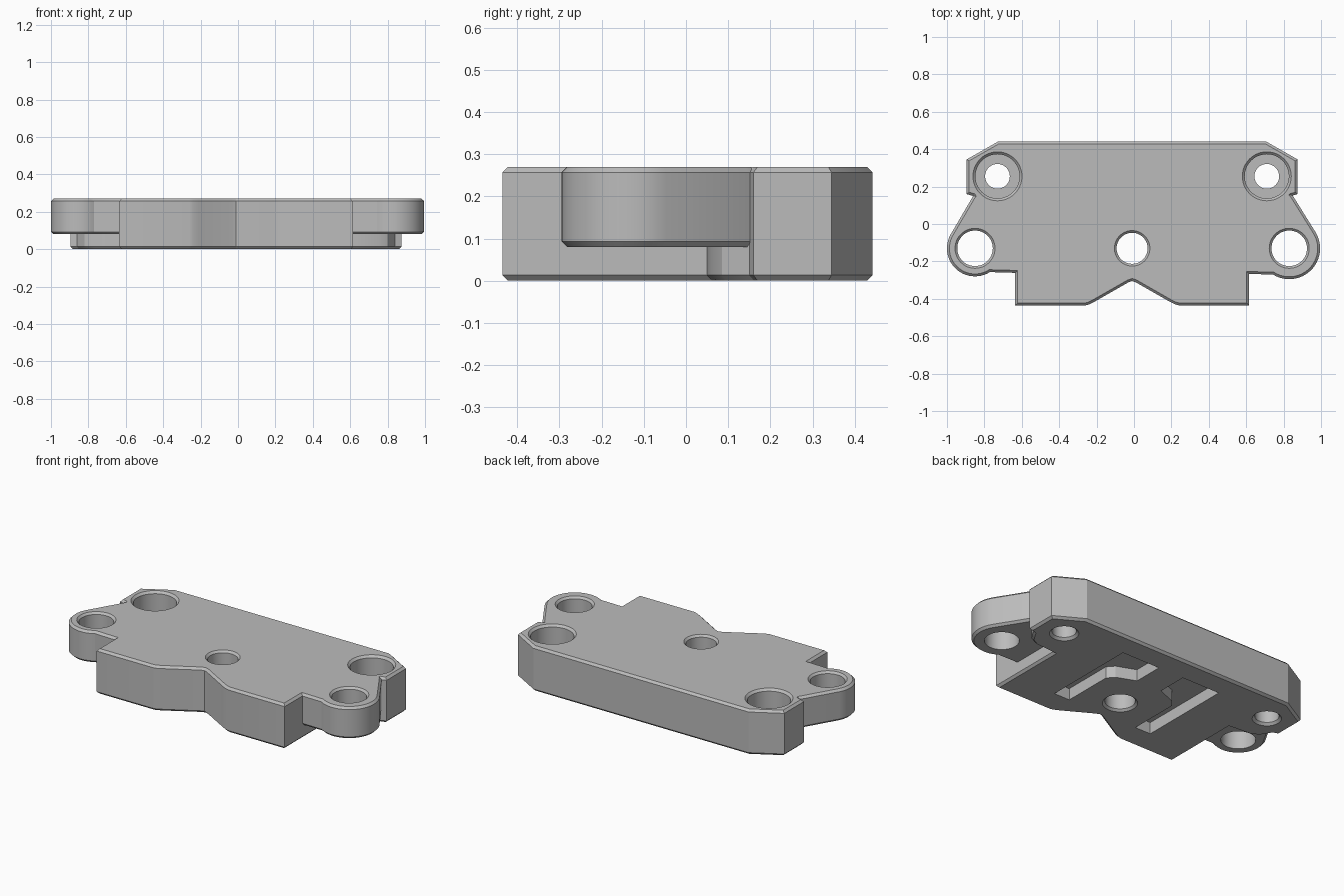
import bpy, bmesh
from math import sin, cos, pi, radians

cube = bpy.data.objects.get("Cube")
if cube:
    bpy.data.objects.remove(cube, do_unlink=True)

AXIS = -0.01      # symmetry line of the plate
TOP = 0.27
EAR_Z = 0.08      # underside of the ears
CHAMFER = 0.013

grey = bpy.data.materials.new("light_grey")
grey.use_nodes = True
grey.diffuse_color = (0.5, 0.5, 0.5, 1)
grey.node_tree.nodes["Principled BSDF"].inputs["Base Color"].default_value = (0.5, 0.5, 0.5, 1)


def make_object(name, bm):
    bmesh.ops.recalc_face_normals(bm, faces=bm.faces[:])
    mesh = bpy.data.meshes.new(name)
    bm.to_mesh(mesh)
    bm.free()
    mesh.materials.append(grey)
    obj = bpy.data.objects.new(name, mesh)
    bpy.context.collection.objects.link(obj)
    return obj


def prism(name, outline, z0, z1, chamfer=0.0):
    """Extrude an outline, chamfering its upper and lower rims."""
    bm = bmesh.new()
    base = bm.faces.new([bm.verts.new((x, y, z0)) for x, y in outline])
    new = bmesh.ops.extrude_face_region(bm, geom=[base])["geom"]
    for v in new:
        if isinstance(v, bmesh.types.BMVert):
            v.co.z = z1
    bmesh.ops.recalc_face_normals(bm, faces=bm.faces[:])
    if chamfer:
        rims = [e for e in bm.edges if abs(e.verts[0].co.z - e.verts[1].co.z) < 1e-5]
        bmesh.ops.bevel(bm, geom=rims, offset=chamfer, segments=1, affect='EDGES')
    return make_object(name, bm)


def turned(name, x, y, profile, sides=48):
    """Round cutter from (radius, height) pairs."""
    bm = bmesh.new()
    rings = [[bm.verts.new((x + r * cos(2 * pi * i / sides), y + r * sin(2 * pi * i / sides), z))
              for i in range(sides)] for r, z in profile]
    for a, b in zip(rings, rings[1:]):
        for i in range(sides):
            j = (i + 1) % sides
            bm.faces.new((a[i], a[j], b[j], b[i]))
    bm.faces.new(rings[0])
    bm.faces.new(rings[-1])
    return make_object(name, bm)


def combine(target, other, operation):
    mod = target.modifiers.new(operation.lower(), 'BOOLEAN')
    mod.operation, mod.solver, mod.object = operation, 'EXACT', other
    bpy.context.view_layer.objects.active = target
    bpy.ops.object.modifier_apply(modifier=mod.name)
    bpy.data.objects.remove(other, do_unlink=True)


# Main plate: half outline, mirrored about its axis
half = [(0.0, -0.305), (0.02, -0.312), (0.2, -0.415), (0.23, -0.43), (0.25, -0.435),
        (0.625, -0.435), (0.625, 0.05), (0.76, 0.06), (0.81, 0.085), (0.85, 0.15),
        (0.885, 0.16), (0.885, 0.345), (0.715, 0.442)]
outline = [(AXIS + x, y) for x, y in half]
outline += [(AXIS - x, y) for x, y in reversed(half[1:])]
plate = prism("mounting_plate", outline, 0, TOP, CHAMFER)

# Raised side ears, the left one slightly larger
for side, cx, r in ((1, 0.83, 0.165), (-1, -0.85, 0.15)):
    ear = [(0.5, -0.265)]
    for i in range(25):
        a = radians(-122 + 152 * i / 24)
        ear.append((abs(cx) + r * cos(a), -0.13 + r * sin(a)))
    ear += [(0.85 - AXIS * (side < 0), 0.15), (0.8, 0.2), (0.5, 0.2)]
    combine(plate, prism("ear", [(side * x, y) for x, y in ear], EAR_Z, TOP, CHAMFER), 'UNION')

# Plain holes in the ears and the centre
for x, low in ((-0.85, EAR_Z), (0.83, EAR_Z), (AXIS, 0)):
    r = 0.095 if low else 0.083
    hole = [(r + 0.024, low - 0.01), (r, low + 0.012), (r, TOP - 0.012), (r + 0.024, TOP + 0.012)]
    if low:
        hole[0] = (r, -0.05)
    combine(plate, turned("hole_cutter", x, -0.13, hole), 'DIFFERENCE')

# Counterbored screw holes at the back corners
for side in (-1, 1):
    bore = [(0.09, -0.01), (0.066, 0.014), (0.066, 0.1), (0.118, 0.1),
            (0.118, TOP - 0.013), (0.142, TOP + 0.011)]
    combine(plate, turned("bore_cutter", AXIS + side * 0.72, 0.255, bore), 'DIFFERENCE')

# Stepped pockets in the underside
pocket = [(0.085, 0.3), (0.34, 0.3), (0.34, -0.28), (0.235, -0.28), (0.235, 0.03),
          (0.2, 0.07), (0.085, 0.115)]
for side in (-1, 1):
    shape = [(AXIS + side * x, y) for x, y in pocket]
    combine(plate, prism("pocket_cutter", shape, -0.05, 0.07), 'DIFFERENCE')

# One material and sharp-edged smooth shading
plate.data.materials.clear()
plate.data.materials.append(grey)
plate.data.polygons.foreach_set("material_index", [0] * len(plate.data.polygons))
bpy.ops.object.select_all(action='DESELECT')
plate.select_set(True)
bpy.context.view_layer.objects.active = plate
bpy.ops.object.shade_smooth_by_angle(angle=radians(25))
